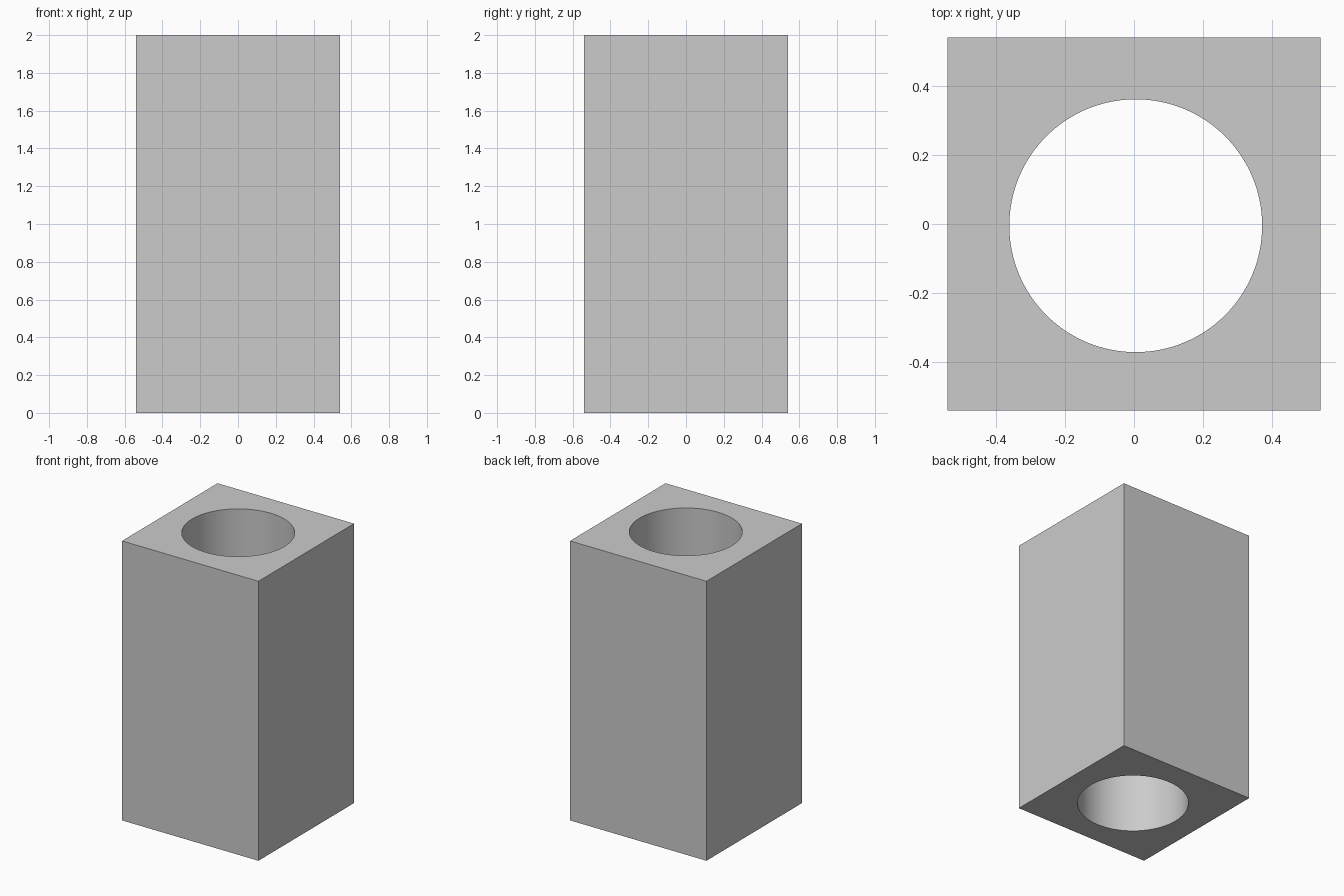
import bpy
import math

if "Cube" in bpy.data.objects:
    bpy.data.objects.remove(bpy.data.objects["Cube"])

WIDTH, HEIGHT = 1.08, 2.0
BORE_RADIUS = 0.366
BORE_CENTRE = (0.005, -0.005)

# Square block standing on the ground
bpy.ops.mesh.primitive_cube_add(size=1, location=(0, 0, HEIGHT / 2))
block = bpy.context.object
block.name = "bored_block"
block.scale = (WIDTH, WIDTH, HEIGHT)
bpy.ops.object.transform_apply(location=True, rotation=False, scale=True)

# Round bore right through the block
bpy.ops.mesh.primitive_cylinder_add(vertices=128, radius=BORE_RADIUS, depth=HEIGHT + 0.4,
                                    location=(*BORE_CENTRE, HEIGHT / 2))
cutter = bpy.context.object
cutter.name = "bore_cutter"
cutter.hide_render = True

cut = block.modifiers.new("bore", 'BOOLEAN')
cut.operation = 'DIFFERENCE'
cut.solver = 'EXACT'
cut.object = cutter

bpy.ops.object.select_all(action='DESELECT')
block.select_set(True)
bpy.context.view_layer.objects.active = block
bpy.ops.object.modifier_apply(modifier=cut.name)
bpy.data.objects.remove(cutter, do_unlink=True)

# Smooth bore wall, crisp block edges
bpy.ops.object.shade_smooth_by_angle(angle=math.radians(30))
